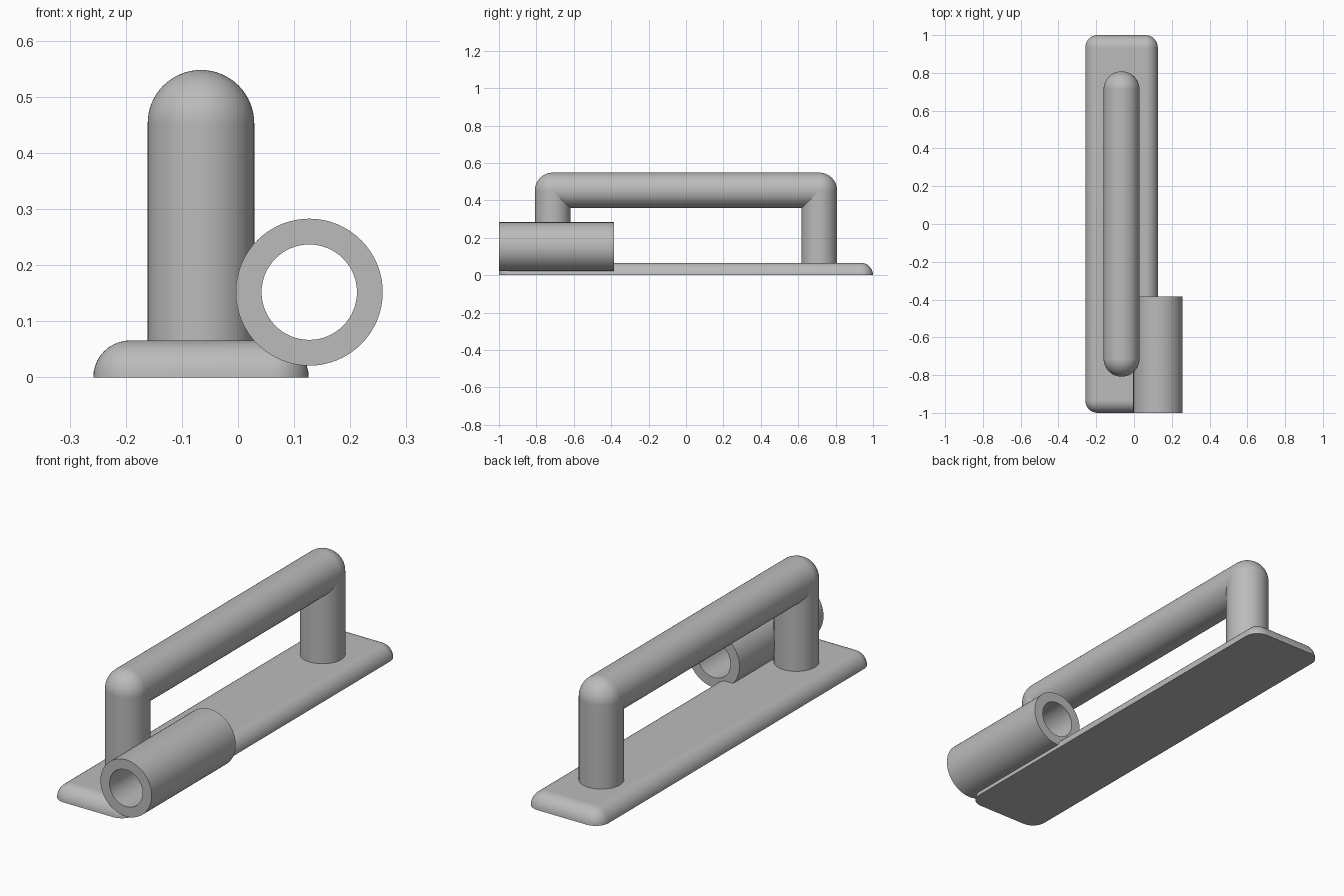
import bpy
import bmesh
from math import cos, sin, pi
from mathutils import Matrix, Vector

if "Cube" in bpy.data.objects:
    bpy.data.objects.remove(bpy.data.objects["Cube"])

SEG = 64
GREY = (0.5, 0.5, 0.5, 1)
metal = bpy.data.materials.new("plain grey")
metal.use_nodes = True
metal.diffuse_color = GREY
metal.node_tree.nodes["Principled BSDF"].inputs["Base Color"].default_value = GREY


def finish(name, bm):
    """Turn a bmesh into an object; flat caps stay flat, curved faces are smooth."""
    bmesh.ops.recalc_face_normals(bm, faces=bm.faces)
    mesh = bpy.data.meshes.new(name)
    bm.to_mesh(mesh)
    bm.free()
    mesh.materials.append(metal)
    obj = bpy.data.objects.new(name, mesh)
    bpy.context.collection.objects.link(obj)
    return obj


def bridge(bm, a, b, smooth=True):
    for i in range(len(a)):
        j = (i + 1) % len(a)
        bm.faces.new((a[i], a[j], b[j], b[i])).smooth = smooth


def ring(bm, start, axis, radius):
    turn = Vector(axis).to_track_quat('Z', 'Y')
    return [bm.verts.new(Vector(start) + turn @ Vector(
        (radius * cos(2 * pi * i / SEG), radius * sin(2 * pi * i / SEG), 0)))
        for i in range(SEG)]


def rod(name, start, end, radius):
    """Open-ended rod, its ends buried in neighbouring parts."""
    bm = bmesh.new()
    axis = Vector(end) - Vector(start)
    bridge(bm, ring(bm, start, axis, radius), ring(bm, end, axis, radius))
    return finish(name, bm)


def tube(name, start, end, outer, inner):
    bm = bmesh.new()
    axis = Vector(end) - Vector(start)
    loops = [ring(bm, p, axis, r) for p, r in
             ((start, outer), (end, outer), (end, inner), (start, inner))]
    for i in range(4):
        bridge(bm, loops[i], loops[(i + 1) % 4], smooth=i % 2 == 0)
    return finish(name, bm)


def ball(name, centre, radius):
    bm = bmesh.new()
    bmesh.ops.create_uvsphere(bm, u_segments=SEG, v_segments=SEG // 2, radius=radius,
                              matrix=Matrix.Translation(centre))
    for f in bm.faces:
        f.smooth = True
    return finish(name, bm)


def rounded_plate(name, x0, x1, y0, y1, height, steps=10):
    """Flat-bottomed plate whose upper edges and corners are quarter rounds."""
    bm = bmesh.new()
    corners = ((x1 - height, y1 - height), (x0 + height, y1 - height),
               (x0 + height, y0 + height), (x1 - height, y0 + height))
    loops = []
    for k in range(steps + 1):
        tilt = pi / 2 * k / steps
        r, z = height * cos(tilt), height * sin(tilt)
        loops.append([bm.verts.new((cx + r * cos(a), cy + r * sin(a), z))
                      for q, (cx, cy) in enumerate(corners)
                      for a in [pi / 2 * (q + s / steps) for s in range(steps + 1)]])
    for low, high in zip(loops, loops[1:]):
        bridge(bm, low, high)
    bm.faces.new(loops[0])
    bm.faces.new(loops[-1])
    bmesh.ops.remove_doubles(bm, verts=bm.verts, dist=1e-5)
    return finish(name, bm)


# Base plate
THICK = 0.066
rounded_plate("base_plate", -0.258, 0.126, -1, 1, THICK)

# Handle: two posts, ball elbows and the grip bar
X, Y, Z, R = -0.066, 0.713, 0.453, 0.095
for side, y in (("front", -Y), ("back", Y)):
    rod(side + "_post", (X, y, THICK - 0.01), (X, y, Z), R)
    ball(side + "_elbow", (X, y, Z), R)
rod("grip_bar", (X, -Y, Z), (X, Y, Z), R)

# Hollow sleeve beside the front post
tube("side_sleeve", (0.127, -1, 0.152), (0.127, -0.385, 0.152), 0.131, 0.085)
